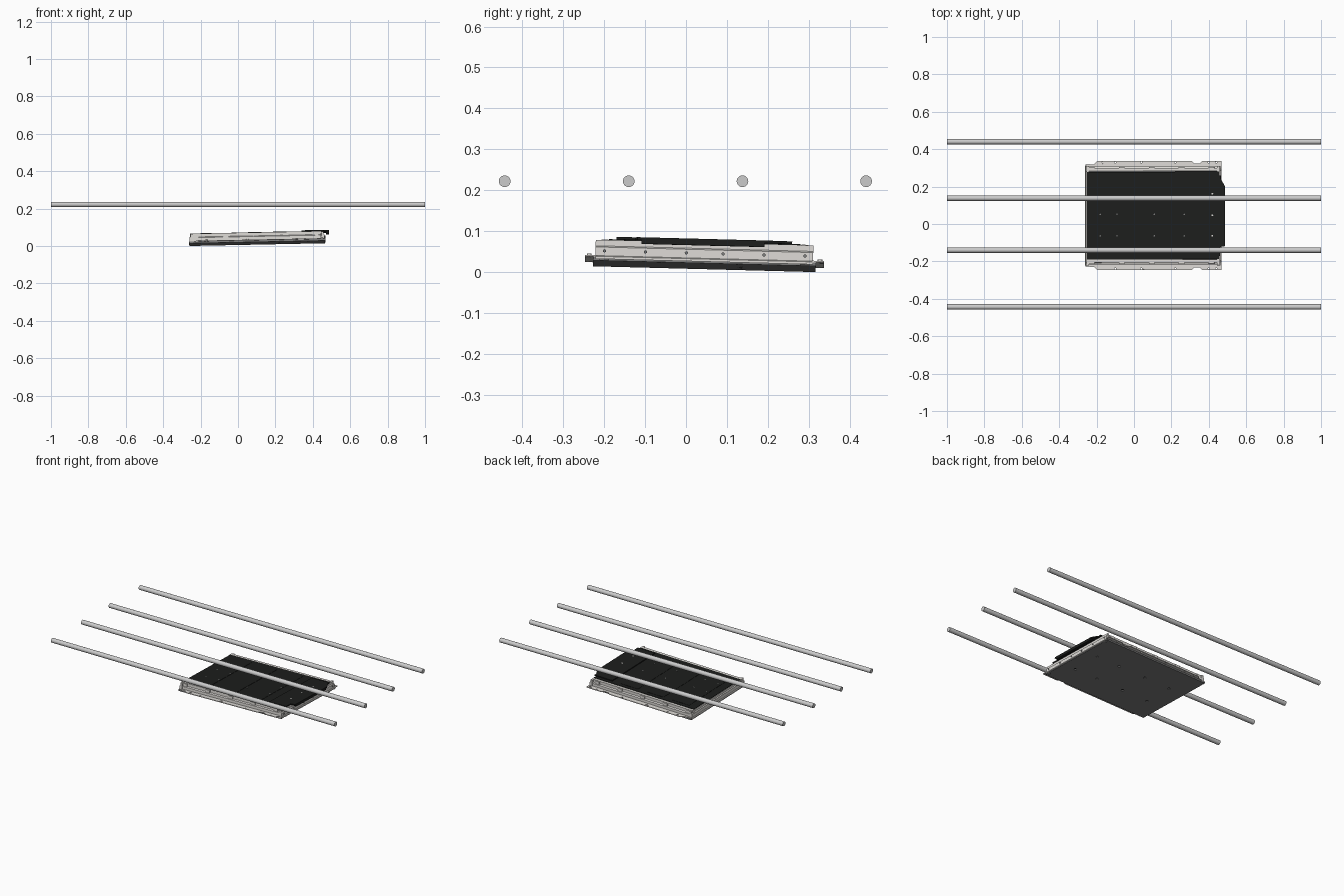
import bpy, bmesh, math
from mathutils import Matrix, Vector

if "Cube" in bpy.data.objects:
    bpy.data.objects.remove(bpy.data.objects["Cube"])

# The whole tray sits slightly tilted under the rods
TILT = (Matrix.Translation((0.11, 0.045, 0.0145))
        @ Matrix.Rotation(-0.026, 4, 'X') @ Matrix.Rotation(-0.020, 4, 'Y')
        @ Matrix.Translation((-0.11, -0.045, 0)))
YC = 0.045


def material(name, c):
    m = bpy.data.materials.new(name)
    m.diffuse_color = (*c, 1)
    m.use_nodes = True
    m.node_tree.nodes["Principled BSDF"].inputs["Base Color"].default_value = m.diffuse_color
    return m


BLACK = material("black", (0.012, 0.013, 0.012))
DARK = material("dark_grey", (0.2, 0.2, 0.2))
LIGHT = material("light_metal", (0.72, 0.70, 0.67))


def finish(name, bm, mat=None, matrix=TILT):
    bmesh.ops.recalc_face_normals(bm, faces=bm.faces)
    me = bpy.data.meshes.new(name)
    bm.to_mesh(me)
    bm.free()
    ob = bpy.data.objects.new(name, me)
    bpy.context.collection.objects.link(ob)
    ob.matrix_world = matrix
    if mat:
        me.materials.append(mat)
    return ob


def extrude(name, pts, vec, mat):
    """Closed 3D outline pushed along vec."""
    bm = bmesh.new()
    f = bm.faces.new([bm.verts.new(p) for p in pts])
    r = bmesh.ops.extrude_face_region(bm, geom=[f])
    bmesh.ops.translate(bm, vec=Vector(vec),
                        verts=[v for v in r["geom"] if isinstance(v, bmesh.types.BMVert)])
    return finish(name, bm, mat)


def plate(name, outline, z0, z1, mat):
    return extrude(name, [(x, y, z0) for x, y in outline], (0, 0, z1 - z0), mat)


def box(name, x0, x1, y0, y1, z0, z1, mat):
    return plate(name, [(x0, y0), (x1, y0), (x1, y1), (x0, y1)], z0, z1, mat)


def discs(name, spots, r, z0, z1, mat=None):
    bm = bmesh.new()
    for x, y in spots:
        bmesh.ops.create_cone(bm, cap_ends=True, segments=12, radius1=r, radius2=r,
                              depth=z1 - z0, matrix=Matrix.Translation((x, y, (z0 + z1) / 2)))
    return finish(name, bm, mat)


def cut(ob, cutter):
    m = ob.modifiers.new("holes", 'BOOLEAN')
    m.operation, m.solver, m.object = 'DIFFERENCE', 'EXACT', cutter
    cutter.hide_render = True
    cutter.hide_set(True)


# Four overhead rods
for i, y in enumerate((-0.443, -0.14, 0.138, 0.44)):
    bpy.ops.mesh.primitive_cylinder_add(vertices=32, radius=0.0142, depth=2,
                                        location=(0, y, 0.222), rotation=(0, math.pi / 2, 0))
    bpy.context.object.name = f"rod_{i + 1}"
    bpy.ops.object.shade_smooth_by_angle(angle=math.radians(40))

# Bottom plate with through holes
base = plate("bottom_plate", [(-0.25, -0.215), (0.44, -0.215), (0.465, -0.19), (0.465, 0.28),
                              (0.44, 0.305), (-0.25, 0.305), (-0.26, 0.29), (-0.26, -0.2)],
             0, 0.006, DARK)
holes = [(x, y) for x in (-0.15, 0.03, 0.22, 0.38) for y in (-0.065, 0.13)]
cut(base, discs("bottom_hole_cutter", holes, 0.008, -0.02, 0.02))

# Black pack body, lid and raised connector end
box("pack_body", -0.245, 0.444, -0.19, 0.278, 0.0062, 0.044, BLACK)
plate("pack_lid", [(-0.25, -0.19), (0.455, -0.19), (0.455, 0.278), (-0.25, 0.278)],
      0.044, 0.053, BLACK)
plate("raised_end", [(0.34, -0.172), (0.46, -0.172), (0.46, -0.125), (0.488, -0.12),
                     (0.488, 0.20), (0.465, 0.24), (0.465, 0.258), (0.34, 0.258)],
      0.0525, 0.059, BLACK)
box("connector_lip", 0.472, 0.488, -0.11, 0.19, 0.043, 0.053, BLACK)

# Shallow ribs and screws on the lid
for i, x in enumerate((-0.2, -0.02, 0.16)):
    box(f"lid_rib_{i + 1}", x, x + 0.12, -0.168, 0.255, 0.053, 0.0545, BLACK)
discs("lid_screws", [(x, y) for x in (-0.18, -0.09, 0.11, 0.27) for y in (-0.065, 0.05)],
      0.004, 0.053, 0.0552, DARK)
discs("end_screws", [(0.42, y) for y in (-0.065, 0.045, 0.16)], 0.005, 0.058, 0.0597, LIGHT)

# Side rails, flanges and seals, mirrored about the tray's middle line
for side, s in (("front", -1), ("back", 1)):
    prof = [(0.236, 0.006), (0.236, 0.052), (0.253, 0.052), (0.253, 0.034),
            (0.262, 0.030), (0.262, 0.013), (0.270, 0.013), (0.270, 0.006)]
    extrude(f"{side}_rail", [(-0.255, YC + s * a, z) for a, z in prof], (0.70, 0, 0), LIGHT)
    edge = [(-0.235, 0.262), (0.468, 0.262), (0.468, 0.292), (0.365, 0.292), (0.352, 0.279),
            (0.322, 0.279), (0.308, 0.292), (-0.195, 0.292), (-0.215, 0.274), (-0.235, 0.274)]
    fl = plate(f"{side}_flange", [(x, YC + s * a) for x, a in edge], 0.009, 0.013, LIGHT)
    spots = [(x, YC + s * 0.284) for x in (-0.17, -0.1, 0.04, 0.22, 0.40, 0.44)]
    cut(fl, discs(f"{side}_flange_hole_cutter", spots, 0.0045, 0, 0.03))
    y0, y1 = sorted((YC + s * 0.255, YC + s * 0.272))
    box(f"{side}_seal", -0.26, 0.465, y0, y1, 0.0, 0.009, DARK)
    # Vertical stiffeners on the rail
    for i, x in enumerate((-0.24, -0.08, 0.08, 0.24, 0.40)):
        y0, y1 = sorted((YC + s * 0.25, YC + s * 0.259))
        box(f"{side}_stiffener_{i + 1}", x, x + 0.03, y0, y1, 0.02, 0.049, LIGHT)
    # Lifted tabs at the flange corners
    for i, x in enumerate((-0.19, 0.03, 0.43)):
        y0, y1 = sorted((YC + s * 0.273, YC + s * 0.291))
        discs(f"{side}_bolt_{i + 1}", [(x + 0.02, (y0 + y1) / 2)], 0.006, 0.013, 0.017, LIGHT)

# End walls with stepped section: wall, ledge and foot
for name, x, s in (("right", 0.446, 1), ("left", -0.24, -1)):
    prof = [(0, 0.006), (0, 0.050), (0.012, 0.050), (0.012, 0.036), (0.018, 0.033),
            (0.018, 0.012), (0.023, 0.010), (0.023, 0.004)]
    extrude(f"{name}_end_wall", [(x + s * a, -0.222, z) for a, z in prof], (0, 0.532, 0), LIGHT)

# Small bolts along the right end wall
bm = bmesh.new()
for y in (-0.2, -0.1, 0.0, 0.09, 0.19, 0.29):
    bmesh.ops.create_cone(bm, cap_ends=True, segments=10, radius1=0.004, radius2=0.004, depth=0.006,
                          matrix=Matrix.Translation((0.465, y, 0.024)) @ Matrix.Rotation(math.pi / 2, 4, 'Y'))
finish("end_wall_bolts", bm, DARK)
